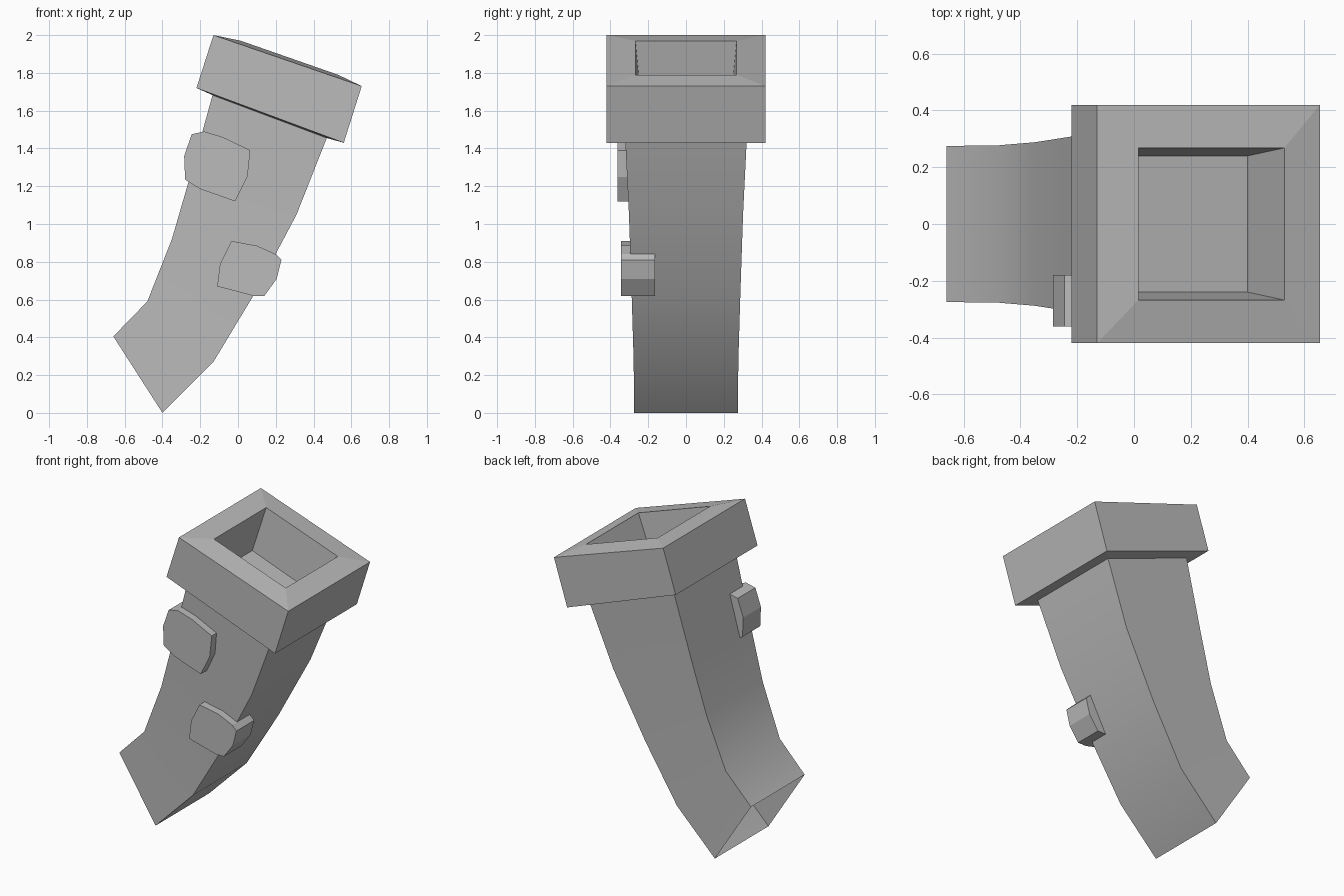
import bpy, bmesh, math
from mathutils import Vector

if "Cube" in bpy.data.objects:
    bpy.data.objects.remove(bpy.data.objects["Cube"])

grey = bpy.data.materials.new("stone grey")
grey.diffuse_color = (0.5, 0.5, 0.5, 1)
grey.use_nodes = True
grey.node_tree.nodes["Principled BSDF"].inputs["Base Color"].default_value = grey.diffuse_color


def build(name, verts, faces, smooth=False):
    mesh = bpy.data.meshes.new(name)
    mesh.from_pydata(verts, [], faces)
    bm = bmesh.new()
    bm.from_mesh(mesh)
    bmesh.ops.recalc_face_normals(bm, faces=bm.faces)
    bm.to_mesh(mesh)
    bm.free()
    mesh.materials.append(grey)
    obj = bpy.data.objects.new(name, mesh)
    bpy.context.collection.objects.link(obj)
    if smooth:
        bpy.ops.object.select_all(action='DESELECT')
        obj.select_set(True)
        bpy.context.view_layer.objects.active = obj
        bpy.ops.object.shade_smooth_by_angle(angle=math.radians(35))
    return obj


def ring(a, b, w):
    """Rectangular section between two side-profile points (x, z)."""
    return [(a[0], -w, a[1]), (b[0], -w, b[1]), (b[0], w, b[1]), (a[0], w, a[1])]


def loft(name, rings, smooth=False, cap_end=False):
    verts = [v for r in rings for v in r]
    faces = [(4*k + i, 4*k + (i+1) % 4, 4*k + 4 + (i+1) % 4, 4*k + 4 + i)
             for k in range(len(rings) - 1) for i in range(4)]
    if cap_end:
        n = len(verts)
        faces.append((n-4, n-3, n-2, n-1))
    return build(name, verts, faces, smooth)


# Curved square pipe, open at the lower end
loft("curved_pipe", [
    ring((-.66, .405), (-.40, 0), .275),
    ring((-.48, .59), (-.13, .27), .277),
    ring((-.35, .92), (.09, .635), .288),
    ring((-.26, 1.23), (.31, 1.05), .302),
    ring((-.13, 1.70), (.47, 1.455), .322)], smooth=True)

# Collar: underside, outer wall, raised rim, tapered recess and its floor
loft("collar", [
    ring((-.13, 1.68), (.47, 1.455), .322),
    ring((-.22, 1.72), (.56, 1.43), .42),
    ring((-.13, 2.0), (.655, 1.73), .42),
    ring((.015, 1.97), (.53, 1.79), .268),
    ring((-.065, 1.68), (.40, 1.51), .24)], cap_end=True)


# Raised stone blocks on the front
def block(name, outline, front, back):
    n = len(outline)
    verts = [(x, y, z) for y in (front, back) for x, z in outline]
    faces = [tuple(range(n)), tuple(range(2*n - 1, n - 1, -1))]
    faces += [(i, (i+1) % n, n + (i+1) % n, n + i) for i in range(n)]
    build(name, verts, faces)


block("upper_block", [(-.285, 1.36), (-.245, 1.475), (-.18, 1.49), (-.08, 1.46),
                      (.065, 1.39), (.05, 1.25), (-.015, 1.12), (-.20, 1.185),
                      (-.28, 1.235)], -.362, -.18)
block("lower_block", [(-.11, .67), (-.095, .79), (-.035, .91), (.10, .885),
                      (.20, .84), (.23, .81), (.205, .71), (.14, .62),
                      (.08, .62)], -.345, -.163)
